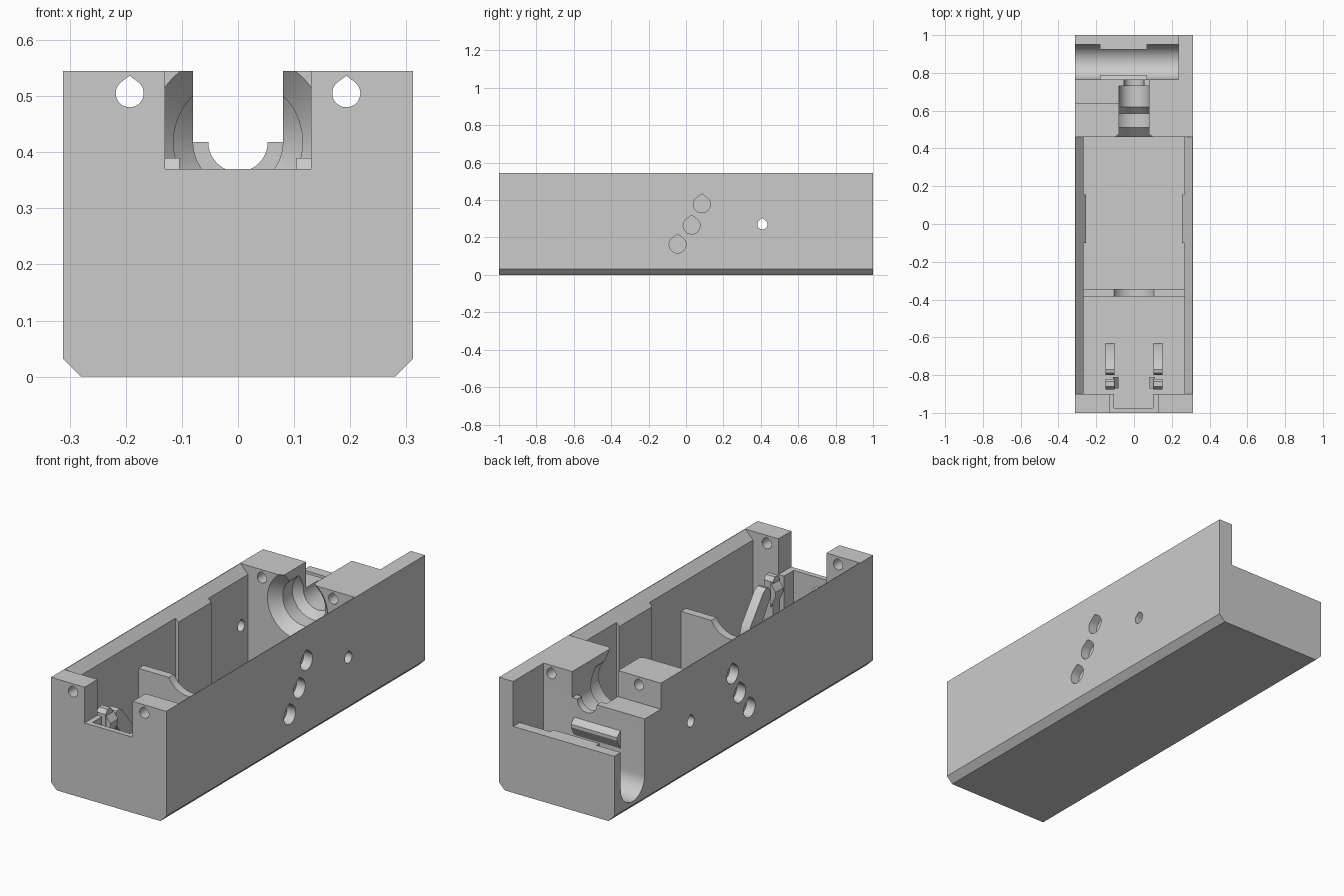
import bpy, bmesh, math
from mathutils import Vector

if "Cube" in bpy.data.objects:
    bpy.data.objects.remove(bpy.data.objects["Cube"])

grey = bpy.data.materials.new("housing_grey")
grey.diffuse_color = (0.6, 0.6, 0.6, 1)
grey.use_nodes = True
grey.node_tree.nodes["Principled BSDF"].inputs["Base Color"].default_value = grey.diffuse_color


def finish(name, bm):
    bmesh.ops.recalc_face_normals(bm, faces=bm.faces)
    me = bpy.data.meshes.new(name)
    bm.to_mesh(me)
    bm.free()
    me.materials.append(grey)
    ob = bpy.data.objects.new(name, me)
    bpy.context.collection.objects.link(ob)
    return ob


def prism(name, pts, a, b, axis):
    """Extrude a profile along axis: 'x' takes (y,z), 'y' takes (x,z)."""
    bm = bmesh.new()
    put = (lambda p, t: (t, p[0], p[1])) if axis == 'x' else (lambda p, t: (p[0], t, p[1]))
    lo = [bm.verts.new(put(p, a)) for p in pts]
    hi = [bm.verts.new(put(p, b)) for p in pts]
    bm.faces.new(lo)
    bm.faces.new(hi)
    n = len(pts)
    for i in range(n):
        j = (i + 1) % n
        bm.faces.new((lo[i], lo[j], hi[j], hi[i]))
    return finish(name, bm)


def box(name, x0, x1, y0, y1, z0, z1):
    return prism(name, [(x0, z0), (x1, z0), (x1, z1), (x0, z1)], y0, y1, 'y')


def arc(cx, cz, r, a0, a1, n):
    return [(cx + r * math.cos(math.radians(a0 + (a1 - a0) * i / n)),
             cz + r * math.sin(math.radians(a0 + (a1 - a0) * i / n))) for i in range(n + 1)]


def teardrop(cx, cz, r):
    return arc(cx, cz, r, 130, 410, 28) + [(cx, cz + r * 1.25)]


def lathe_y(name, prof, cz, n=64):
    """Solid of revolution about the y axis at height cz, profile of (y, r)."""
    bm = bmesh.new()
    rings = [[bm.verts.new((r * math.cos(2 * math.pi * i / n), y, cz + r * math.sin(2 * math.pi * i / n)))
              for i in range(n)] for y, r in prof]
    for p, q in zip(rings, rings[1:]):
        for i in range(n):
            j = (i + 1) % n
            bm.faces.new((p[i], p[j], q[j], q[i]))
    bm.faces.new(rings[0])
    bm.faces.new(rings[-1])
    return finish(name, bm)


def cut(ob, cutter):
    m = ob.modifiers.new("cut", 'BOOLEAN')
    m.operation = 'DIFFERENCE'
    m.solver = 'EXACT'
    m.object = cutter
    bpy.ops.object.select_all(action='DESELECT')
    bpy.context.view_layer.objects.active = ob
    ob.select_set(True)
    bpy.ops.object.modifier_apply(modifier=m.name)
    bpy.data.objects.remove(cutter)


W, H, C, FLOOR, AXIS = 0.312, 0.545, 0.032, 0.05, 0.418

# Outer block with chamfered bottom edges
body = prism("housing", [(-W + C, 0), (W - C, 0), (W, C), (W, H), (-W, H), (-W, C)], -1, 1, 'y')

# Main cavity with sloped wall tops, wider away from the thick side pads
cut(body, prism("cavity", [(-0.253, FLOOR), (0.253, FLOOR), (0.253, 0.486), (0.318, 0.555), (0.318, 0.6),
                           (-0.318, 0.6), (-0.318, 0.555), (-0.253, 0.486)], -0.9, 0.46, 'y'))
for y0, y1 in ((-0.9, -0.1), (0.155, 0.46)):
    cut(body, box("cavity_wide", -0.268, 0.268, y0, y1, FLOOR, 0.6))

# Front notch and the pocket behind the thin front wall
cut(body, box("front_notch", -0.13, 0.13, -1.1, -0.85, 0.37, 0.6))
cut(body, box("front_pocket", -0.105, 0.1, -0.975, -0.85, FLOOR, 0.5))

# Stepped bore through the middle block, open at the top
cut(body, lathe_y("bore", [(0.45, 0.1726), (0.51, 0.115), (0.585, 0.115), (0.62, 0.08), (0.73, 0.08),
                           (0.7301, 0.053), (0.8, 0.053)], AXIS))
cut(body, box("bore_slot", -0.08, 0.08, 0.4, 0.8, AXIS, 0.6))

# Rear step, lowered rear wall and round-bottomed channel open on the left
cut(body, box("rear_step", -0.4, 0.0, 0.64, 0.8, AXIS, 0.6))
cut(body, prism("rear_channel", arc(0.8575, FLOOR + 0.0925, 0.0925, 180, 360, 32) + [(0.95, 0.6), (0.765, 0.6)],
                -0.4, 0.235, 'x'))
cut(body, box("rear_low", -0.4, 0.235, 0.85, 1.1, 0.325, 0.6))

# Long teardrop holes, cross hole and blind pockets in both sides
for s in (-1, 1):
    cut(body, prism("long_hole", teardrop(s * 0.193, 0.505, 0.025), -1.1, 1.1, 'y'))
    for y, z in ((-0.045, 0.162), (0.03, 0.263), (0.085, 0.377)):
        cut(body, prism("side_pocket", teardrop(y, z, 0.045), s * 0.265, s * 0.4, 'x'))
cut(body, prism("cross_hole", teardrop(0.408, 0.27, 0.027), -0.4, 0.4, 'x'))

# Cradle partition with a round saddle
saddle = arc(0, AXIS, 0.118, 207, 333, 32)
partition = prism("cradle_partition", [(-0.275, 0.04), (0.275, 0.04), (0.275, 0.365)] + saddle[::-1]
                  + [(-0.275, 0.365)], -0.385, -0.345, 'y')

# Clips at the front: sloped fin, rounded post and inward hook
parts = [body, partition]
for s, side in ((-1, "left"), (1, "right")):
    parts.append(prism(side + "_clip_fin", [(-0.63, 0.04), (-0.63, 0.17), (-0.645, 0.215), (-0.745, 0.345),
                 (-0.77, 0.36), (-0.79, 0.355), (-0.80, 0.335), (-0.80, 0.30), (-0.70, 0.15), (-0.70, 0.04)],
                 s * 0.104, s * 0.152, 'x'))
    parts.append(prism(side + "_clip_post", [(-0.875, 0.04), (-0.82, 0.04), (-0.82, 0.37), (-0.835, 0.39),
                 (-0.86, 0.39), (-0.875, 0.37)], s * 0.104, s * 0.152, 'x'))
    parts.append(prism(side + "_clip_hook", [(s * 0.11, 0.25), (s * 0.11, 0.37), (s * 0.082, 0.33),
                 (s * 0.082, 0.31)], -0.87, -0.81, 'y'))

# Retaining ridges over the rear channel
parts.append(prism("inner_ridge", [(0.755, 0.335), (0.79, 0.3), (0.79, 0.285), (0.755, 0.22)], -0.18, 0.07, 'x'))
parts.append(prism("outer_ridge", [(0.96, 0.324), (0.925, 0.324), (0.925, 0.29), (0.96, 0.23)], -0.18, 0.07, 'x'))

for ob in parts:
    bpy.ops.object.select_all(action='DESELECT')
    bpy.context.view_layer.objects.active = ob
    ob.select_set(True)
    bpy.ops.object.shade_smooth_by_angle(angle=math.radians(25))
